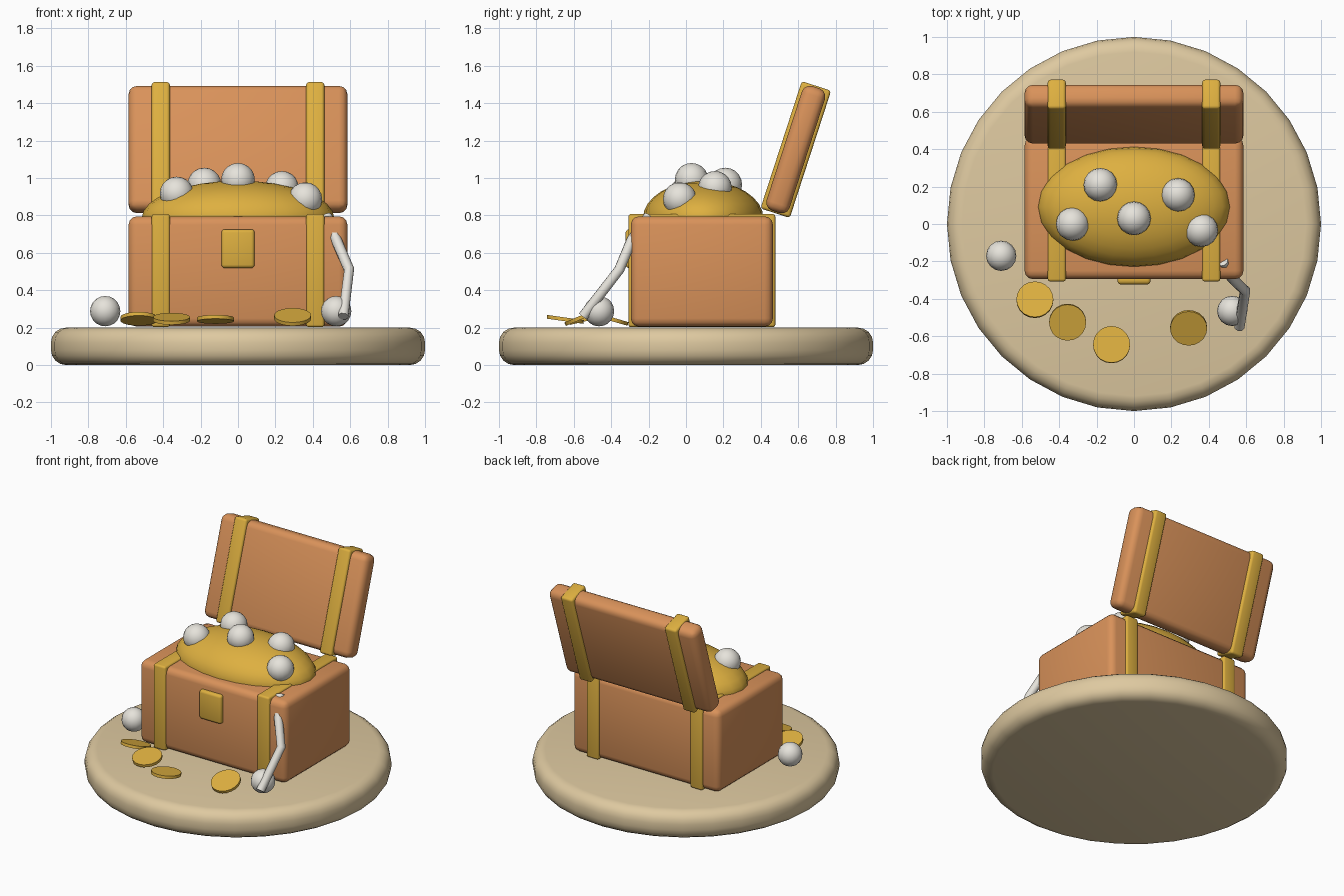
import bpy, math
from mathutils import Matrix

if "Cube" in bpy.data.objects:
    bpy.data.objects.remove(bpy.data.objects["Cube"])


def material(name, r, g, b):
    lin = [((c / 255 + 0.055) / 1.055) ** 2.4 for c in (r, g, b)]
    m = bpy.data.materials.new(name)
    m.diffuse_color = (*lin, 1)
    m.use_nodes = True
    m.node_tree.nodes["Principled BSDF"].inputs["Base Color"].default_value = m.diffuse_color
    return m


SAND = material("sand", 222, 201, 160)
WOOD = material("orange wood", 217, 146, 90)
GOLD = material("gold", 222, 176, 64)
PEARL = material("pearl white", 230, 227, 219)


def finish(name, mat, bevel=0, segments=3, angle=40):
    ob = bpy.context.object
    ob.name = name
    ob.data.materials.append(mat)
    bpy.ops.object.transform_apply(location=False, rotation=False, scale=True)
    if bevel:
        mod = ob.modifiers.new("bevel", 'BEVEL')
        mod.width, mod.segments = bevel, segments
        mod.limit_method, mod.angle_limit = 'ANGLE', math.radians(50)
        bpy.ops.object.modifier_apply(modifier="bevel")
    bpy.ops.object.shade_smooth_by_angle(angle=math.radians(angle))
    return ob


def box(name, mat, loc, size, bevel, tilt=0):
    bpy.ops.mesh.primitive_cube_add(size=1, location=loc, rotation=(tilt, 0, 0))
    bpy.context.object.scale = size
    return finish(name, mat, bevel)


def ball(name, mat, loc, size, seg=16, rings=10):
    bpy.ops.mesh.primitive_uv_sphere_add(segments=seg, ring_count=rings, radius=1, location=loc)
    bpy.context.object.scale = size
    return finish(name, mat, angle=60)


# round base
bpy.ops.mesh.primitive_cylinder_add(vertices=32, radius=1, depth=0.2, location=(0, 0, 0.1))
finish("base", SAND, 0.08, 4)

# chest body and tilted open lid
TILT = -math.radians(18)
LID = (0.587, 1.152)
box("chest_body", WOOD, (0, 0.085, 0.5), (1.17, 0.76, 0.59), 0.045)
box("lid", WOOD, (0, *LID), (1.17, 0.13, 0.7), 0.045, TILT)

# gold straps around body and lid
for side, x in (("left", -0.413), ("right", 0.413)):
    box("body_strap_" + side, GOLD, (x, 0.085, 0.505), (0.097, 0.785, 0.605), 0.014)
    box("lid_strap_" + side, GOLD, (x, *LID), (0.097, 0.165, 0.715), 0.016, TILT)

# latch plate
box("latch", GOLD, (0, -0.3, 0.622), (0.177, 0.046, 0.207), 0.018)

# treasure mound with pearls
ball("treasure_mound", GOLD, (0, 0.092, 0.785), (0.515, 0.322, 0.2), 24, 16)
pearls = [(0, 0.03, 0.99), (-0.18, 0.21, 0.965), (0.235, 0.155, 0.947),
          (-0.328, 0.0, 0.917), (0.36, -0.033, 0.887)]
for i, p in enumerate(pearls):
    ball(f"mound_pearl_{i + 1}", PEARL, p, (0.09,) * 3)

# loose pearls on the base
for i, p in enumerate([(-0.71, -0.17, 0.288), (0.525, -0.465, 0.288)]):
    ball(f"loose_pearl_{i + 1}", PEARL, p, (0.081,) * 3)

# scattered tilted coins: x, y, z, tilt
coins = [(-0.53, -0.405, 0.247, -16), (-0.355, -0.525, 0.247, 13),
         (-0.12, -0.645, 0.244, -8), (0.292, -0.555, 0.257, 23)]
for i, (x, y, z, t) in enumerate(coins):
    bpy.ops.mesh.primitive_cylinder_add(vertices=20, radius=0.099, depth=0.02,
                                        location=(x, y, z), rotation=(math.radians(t), 0, 0))
    finish(f"coin_{i + 1}", GOLD)

# strand hanging over the front corner
cu = bpy.data.curves.new("strand", 'CURVE')
cu.dimensions = '3D'
cu.bevel_depth, cu.bevel_resolution, cu.use_fill_caps = 0.029, 2, True
path = [(0.475, -0.2, 0.795), (0.525, -0.29, 0.67), (0.594, -0.357, 0.51), (0.563, -0.55, 0.26)]
sp = cu.splines.new('POLY')
sp.points.add(len(path) - 1)
for pt, co in zip(sp.points, path):
    pt.co = (*co, 1)
strand = bpy.data.objects.new("strand", cu)
bpy.context.collection.objects.link(strand)
bpy.ops.object.select_all(action='DESELECT')
strand.select_set(True)
bpy.context.view_layer.objects.active = strand
bpy.ops.object.convert(target='MESH')
finish("strand", PEARL, angle=50)
